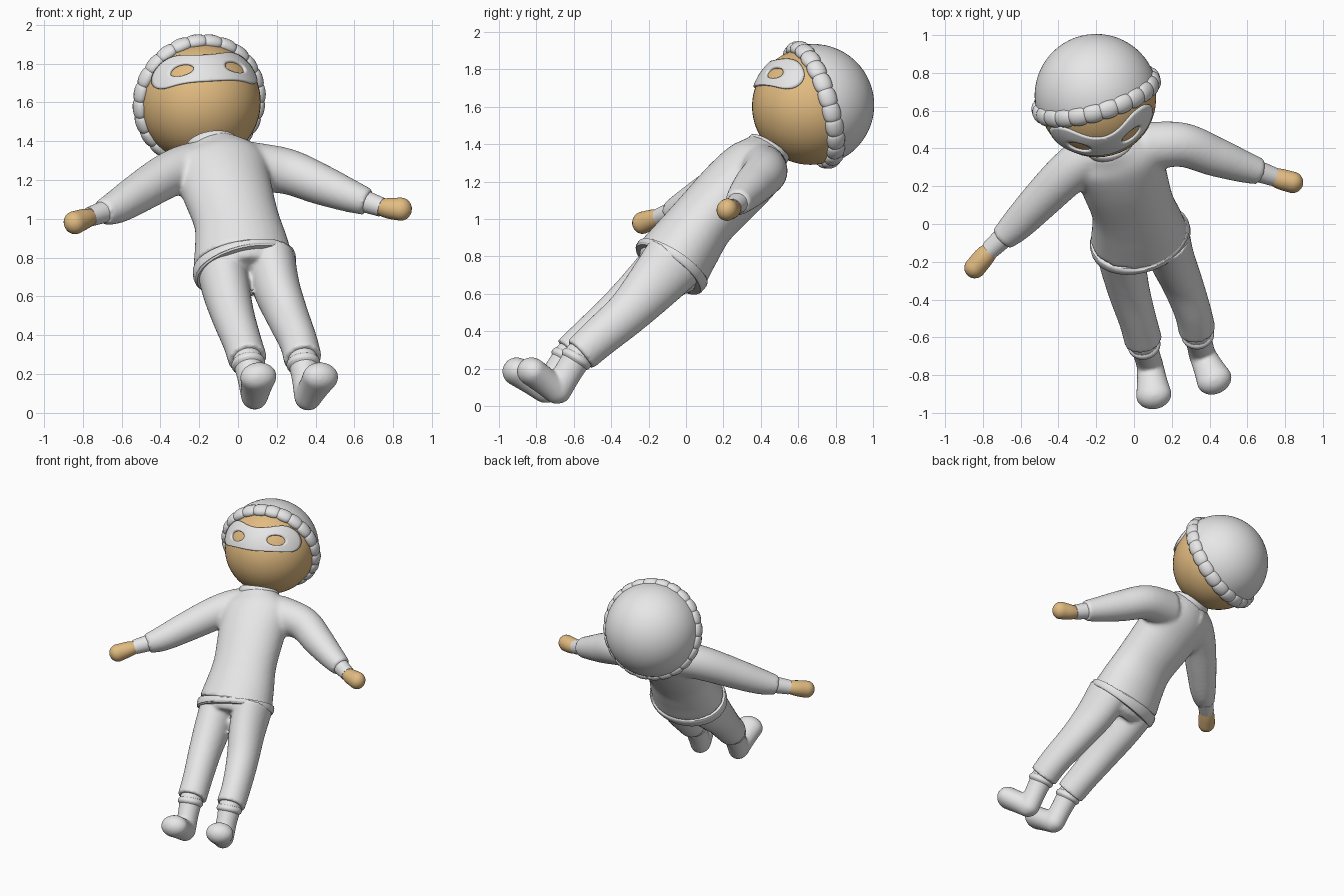
import bpy, bmesh, math
from mathutils import Vector as V, Matrix

if "Cube" in bpy.data.objects:
    bpy.data.objects.remove(bpy.data.objects["Cube"])


def colour(name, rgb):
    m = bpy.data.materials.new(name)
    m.diffuse_color = (*rgb, 1)
    m.use_nodes = True
    m.node_tree.nodes["Principled BSDF"].inputs["Base Color"].default_value = m.diffuse_color
    return m


GREY = colour("light_grey", (0.8, 0.8, 0.8))
TAN = colour("warm_tan", (0.76, 0.5, 0.22))
SIDE = V((0.97, 0.2, 0.1)).normalized()      # body's sideways axis


def finish(bm, name, mat, voxel=0, smooth=4):
    """Turn a bmesh into a smooth object, optionally fused by a voxel remesh."""
    bmesh.ops.recalc_face_normals(bm, faces=bm.faces)
    me = bpy.data.meshes.new(name)
    bm.to_mesh(me)
    bm.free()
    me.materials.append(mat)
    ob = bpy.data.objects.new(name, me)
    bpy.context.collection.objects.link(ob)
    bpy.ops.object.select_all(action='DESELECT')
    ob.select_set(True)
    bpy.context.view_layer.objects.active = ob
    bpy.ops.object.shade_smooth_by_angle(angle=math.radians(40))
    if voxel:
        r = ob.modifiers.new("fuse", 'REMESH')
        r.mode, r.voxel_size, r.use_smooth_shade = 'VOXEL', voxel, True
        s = ob.modifiers.new("soften", 'SMOOTH')
        s.factor, s.iterations = 0.5, smooth
    return ob


def loft(bm, rows, hint=SIDE, rounded=(False, False), steps=6, n=32):
    """Tube through rows (x, y, z, half_width, half_depth), Catmull-Rom smoothed."""
    rows = [V(r) if len(r) == 5 else V((*r, r[3])) for r in rows]
    pts = [rows[0] * 2 - rows[1]] + rows + [rows[-1] * 2 - rows[-2]]
    samples = []
    for i in range(1, len(pts) - 2):
        a, b, c, d = pts[i - 1:i + 3]
        for k in range(steps + (i == len(pts) - 3)):
            t = k / steps
            samples.append(0.5 * (2 * b + (c - a) * t + (2 * a - 5 * b + 4 * c - d) * t * t
                                  + (3 * b - a - 3 * c + d) * t ** 3))
    cen = [V(s[:3]) for s in samples]
    tan = [(cen[min(i + 1, len(cen) - 1)] - cen[max(i - 1, 0)]).normalized()
           for i in range(len(cen))]
    secs = [(c, t, s[3], s[4]) for c, t, s in zip(cen, tan, samples)]

    def dome(sec, sign):
        c, t, rx, ry = sec
        m = min(rx, ry)
        return [(c + t * sign * m * math.sin(a), t, rx * math.cos(a), ry * math.cos(a))
                for a in (0.3, 0.6, 0.9, 1.2, 1.45)]
    if rounded[0]:
        secs = dome(secs[0], -1)[::-1] + secs
    if rounded[1]:
        secs += dome(secs[-1], 1)
    rings = []
    for c, t, rx, ry in secs:
        x = (hint - t * hint.dot(t)).normalized()
        y = t.cross(x)
        rings.append([bm.verts.new(c + x * rx * math.cos(2 * math.pi * j / n)
                                   + y * ry * math.sin(2 * math.pi * j / n)) for j in range(n)])
    for p, q in zip(rings, rings[1:]):
        for j in range(n):
            bm.faces.new((p[j], p[(j + 1) % n], q[(j + 1) % n], q[j]))
    bm.faces.new(rings[0])
    bm.faces.new(rings[-1])


def part(name, mat, *tubes, voxel=0, smooth=4, **kw):
    bm = bmesh.new()
    for rows in tubes:
        loft(bm, rows, **kw)
    return finish(bm, name, mat, voxel, smooth)


# Sweater: torso and both sleeves fused
UP = V((0, 0.4, 1))
bm = bmesh.new()
loft(bm, [(0.03, -0.07, 0.765, 0.262, 0.208), (0.015, 0.01, 0.88, 0.24, 0.19),
          (-0.01, 0.1, 1.0, 0.222, 0.175), (-0.06, 0.25, 1.16, 0.235, 0.18),
          (-0.095, 0.37, 1.28, 0.24, 0.17), (-0.13, 0.44, 1.37, 0.13, 0.12)])
loft(bm, [(0.05, 0.41, 1.27, 0.13), (0.25, 0.42, 1.245, 0.118), (0.42, 0.36, 1.18, 0.106),
          (0.56, 0.31, 1.125, 0.088), (0.67, 0.275, 1.085, 0.07)], hint=UP)
loft(bm, [(-0.12, 0.41, 1.27, 0.13), (-0.24, 0.355, 1.27, 0.122), (-0.36, 0.26, 1.225, 0.116),
          (-0.5, 0.12, 1.14, 0.104), (-0.62, -0.005, 1.065, 0.088),
          (-0.7, -0.08, 1.03, 0.068)], hint=UP)
finish(bm, "sweater", GREY, 0.014, 8)

# Sweater trim: hem, collar, wrist cuffs
part("sweater_hem", GREY, [(0.042, -0.095, 0.73, 0.262, 0.208), (0.038, -0.086, 0.742, 0.272, 0.216),
                           (0.03, -0.07, 0.765, 0.272, 0.216), (0.027, -0.062, 0.777, 0.258, 0.204)])
part("collar", GREY, [(-0.125, 0.42, 1.34, 0.13, 0.115), (-0.13, 0.432, 1.36, 0.14, 0.122),
                      (-0.135, 0.446, 1.386, 0.138, 0.12), (-0.137, 0.452, 1.396, 0.122, 0.108)])
part("wrist_cuffs", GREY,
     [(0.64, 0.285, 1.095, 0.058), (0.74, 0.25, 1.06, 0.05)],
     [(-0.68, -0.06, 1.04, 0.058), (-0.765, -0.14, 1.01, 0.05)], hint=UP)

# Mitten-like hands
part("hands", TAN,
     [(0.71, 0.26, 1.065, 0.036, 0.04), (0.77, 0.24, 1.055, 0.052, 0.054),
      (0.84, 0.22, 1.05, 0.06, 0.056)],
     [(-0.74, -0.12, 1.015, 0.036, 0.04), (-0.79, -0.17, 1.0, 0.052, 0.054),
      (-0.842, -0.232, 0.98, 0.06, 0.056)], hint=UP, rounded=(True, True))

# Trousers: two legs fused at the pelvis
part("trousers",  GREY,
     [(0.02, -0.03, 0.8, 0.23, 0.17), (0.035, -0.1, 0.74, 0.24, 0.18), (0.045, -0.14, 0.7, 0.2, 0.15)],
     [(-0.085, -0.07, 0.76, 0.13, 0.17), (-0.06, -0.21, 0.63, 0.122, 0.145),
      (-0.025, -0.36, 0.5, 0.11, 0.12), (0.02, -0.51, 0.37, 0.1, 0.108),
      (0.05, -0.62, 0.275, 0.1, 0.1)],
     [(0.165, -0.06, 0.78, 0.13, 0.17), (0.2, -0.18, 0.64, 0.12, 0.145),
      (0.255, -0.31, 0.5, 0.108, 0.12), (0.31, -0.46, 0.37, 0.098, 0.108),
      (0.335, -0.565, 0.275, 0.098, 0.1)], voxel=0.012)

# Boots: ankle shaft fused with a rounded foot, plus a top band
for side, ankle, heel, toe in (
        ("right", (0.05, -0.63, 0.27), (0.085, -0.75, 0.09), (0.105, -0.905, 0.185)),
        ("left", (0.335, -0.575, 0.27), (0.36, -0.69, 0.085), (0.425, -0.825, 0.185))):
    a, h, t = V(ankle), V(heel), V(toe)
    axis = (h - a).normalized()
    part(side + "_boot", GREY,
         [(*a, 0.078), (*a.lerp(h, 0.5), 0.07, 0.075), (*h, 0.07, 0.078)],
         [(*h, 0.07, 0.075), (*h.lerp(t, 0.5), 0.08, 0.074), (*t, 0.095, 0.076)],
         voxel=0.01, rounded=(True, True))
    part(side + "_boot_band", GREY,
         [(*(a + axis * d), r) for d, r in ((0.0, 0.078), (0.012, 0.086), (0.03, 0.086), (0.045, 0.074))])

# Head frame: the cap opening faces away from BACK
HEAD = V((-0.2, 0.68, 1.61))
FACE = HEAD + V((0.005, -0.015, -0.008))
BACK = V((-0.27, 0.93, 0.28)).normalized()
to_head = Matrix.Translation(HEAD) @ BACK.to_track_quat('Z', 'Y').to_matrix().to_4x4()

bm = bmesh.new()
bmesh.ops.create_uvsphere(bm, u_segments=48, v_segments=32, radius=0.312,
                          matrix=Matrix.Translation(FACE))
finish(bm, "face", TAN)

# Cap shell: rear part of a larger sphere
bm = bmesh.new()
bmesh.ops.create_uvsphere(bm, u_segments=64, v_segments=40, radius=0.326)
bmesh.ops.delete(bm, geom=[v for v in bm.verts if v.co.z < -0.03], context='VERTS')
bm.transform(to_head)
finish(bm, "cap", GREY)

# Scalloped roll around the cap opening
bm = bmesh.new()
M, N, BEADS = 240, 14, 24
ring = []
for i in range(M):
    t = 2 * math.pi * i / M
    k = 0.8 + 0.2 * abs(math.sin(BEADS * t / 2)) ** 0.5
    row = []
    for j in range(N):
        p = 2 * math.pi * j / N
        r = 0.318 + 0.036 * k * math.cos(p)
        row.append(bm.verts.new((r * math.cos(t), r * math.sin(t), 0.05 * k * math.sin(p))))
    ring.append(row)
for i in range(M):
    p, q = ring[i], ring[(i + 1) % M]
    for j in range(N):
        bm.faces.new((p[j], q[j], q[(j + 1) % N], p[(j + 1) % N]))
bm.transform(to_head)
finish(bm, "cap_roll", GREY)

# Eye mask: sheet on the face sphere, in degrees across (a) and up (b), with eye holes
FWD = V((0.15, -0.78, 0.6)).normalized()
RIGHT = V((0.97, 0.25, 0.04))
RIGHT = (RIGHT - FWD * RIGHT.dot(FWD)).normalized()
TOP = FWD.cross(RIGHT) * -1


def on_face(a, b, r=0.314):
    a, b = math.radians(a), math.radians(b)
    return FACE + r * (FWD * math.cos(a) * math.cos(b) + RIGHT * math.sin(a) * math.cos(b)
                       + TOP * math.sin(b))


def in_mask(a, b):
    if not 0 <= a <= 60:
        return False
    s = math.sin(min(a / 42, 1) * math.pi / 2) ** 2
    half = (14.5 + 3 * s) * math.sqrt(1 - (a / 60) ** 5)
    return abs(b - (2.5 - 7 * s)) <= half


EYE, TILT = 26.5, math.radians(-8)
angles = sorted([2 * math.pi * i / 72 for i in range(72)]
                + [math.atan2(17, -EYE), math.atan2(-12, -EYE) + 2 * math.pi])
bm = bmesh.new()
for sign in (1, -1):
    rays = []
    for t in angles:
        c, s = math.cos(t), math.sin(t)
        lo, hi = 0, 60
        for _ in range(30):
            mid = (lo + hi) / 2
            lo, hi = (mid, hi) if in_mask(EYE + mid * c, mid * s) else (lo, mid)
        cu, su = math.cos(t - TILT), math.sin(t - TILT)
        start = 1 / math.sqrt((cu / 11.5) ** 2 + (su / 6.5) ** 2)
        dist = [start + (lo - start) * k / 6 for k in range(7)]
        rays.append([bm.verts.new(on_face(sign * (EYE + d * c), d * s)) for d in dist])
    for p, q in zip(rays, rays[1:] + rays[:1]):
        for k in range(6):
            f = (p[k], p[k + 1], q[k + 1], q[k])
            bm.faces.new(f if sign > 0 else f[::-1])
bmesh.ops.remove_doubles(bm, verts=bm.verts, dist=0.0005)
mask = finish(bm, "eye_mask", GREY)
sol = mask.modifiers.new("thickness", 'SOLIDIFY')
sol.thickness, sol.offset = 0.02, 0
